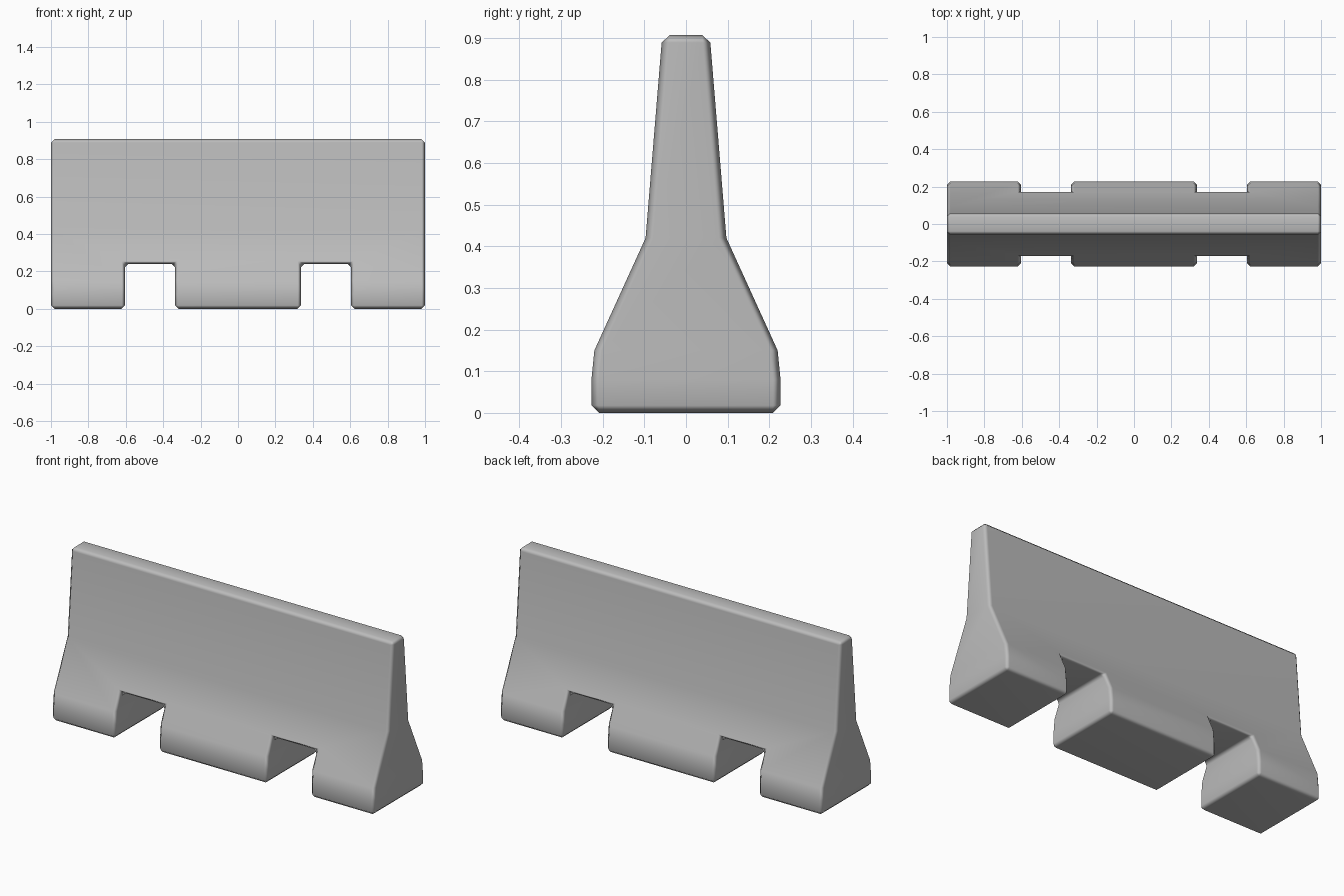
import bpy
import bmesh

cube = bpy.data.objects.get("Cube")
if cube:
    bpy.data.objects.remove(cube, do_unlink=True)

# Half-thickness of the barrier at each height
PROFILE = [(0.0, 0.227), (0.08, 0.227), (0.15, 0.22), (0.42, 0.097), (0.907, 0.057)]
HEIGHT = PROFILE[-1][0]
NOTCH_IN, NOTCH_OUT, NOTCH_TOP = 0.337, 0.604, 0.24


def half_depth(z):
    for (z0, d0), (z1, d1) in zip(PROFILE, PROFILE[1:]):
        if z <= z1 + 1e-5:
            return d0 + (d1 - d0) * (z - z0) / (z1 - z0)
    return PROFILE[-1][1]


# Concrete colour
concrete = bpy.data.materials.new("concrete_grey")
concrete.use_nodes = True
colour = (0.5, 0.5, 0.5, 1.0)
concrete.diffuse_color = colour
bsdf = next(n for n in concrete.node_tree.nodes if n.type == 'BSDF_PRINCIPLED')
bsdf.inputs["Base Color"].default_value = colour

# Front outline with two lifting notches, mirrored about the middle
right_half = [(NOTCH_IN, 0), (NOTCH_IN, NOTCH_TOP), (NOTCH_OUT, NOTCH_TOP),
              (NOTCH_OUT, 0), (1, 0), (1, HEIGHT)]
outline = right_half + [(-x, z) for x, z in reversed(right_half)]

bm = bmesh.new()
face = bm.faces.new([bm.verts.new((x, -1, z)) for x, z in outline])
extruded = bmesh.ops.extrude_face_region(bm, geom=[face])
for v in extruded["geom"]:
    if isinstance(v, bmesh.types.BMVert):
        v.co.y = 1

# Slice at the profile heights, then taper the thickness
for z, _ in PROFILE[1:-1]:
    bmesh.ops.bisect_plane(bm, geom=bm.verts[:] + bm.edges[:] + bm.faces[:],
                           plane_co=(0, 0, z), plane_no=(0, 0, 1))
for v in bm.verts:
    v.co.y *= half_depth(v.co.z)
bmesh.ops.recalc_face_normals(bm, faces=bm.faces)
for f in bm.faces:
    f.smooth = True

mesh = bpy.data.meshes.new("barrier_body")
bm.to_mesh(mesh)
bm.free()
mesh.materials.append(concrete)
barrier = bpy.data.objects.new("barrier_body", mesh)
bpy.context.collection.objects.link(barrier)

# Chamfered edges with soft shading
bevel = barrier.modifiers.new("chamfer", 'BEVEL')
bevel.width = 0.018
bevel.segments = 1
bevel.limit_method = 'ANGLE'
bevel.angle_limit = 0.6
barrier.modifiers.new("soft_normals", 'WEIGHTED_NORMAL')
